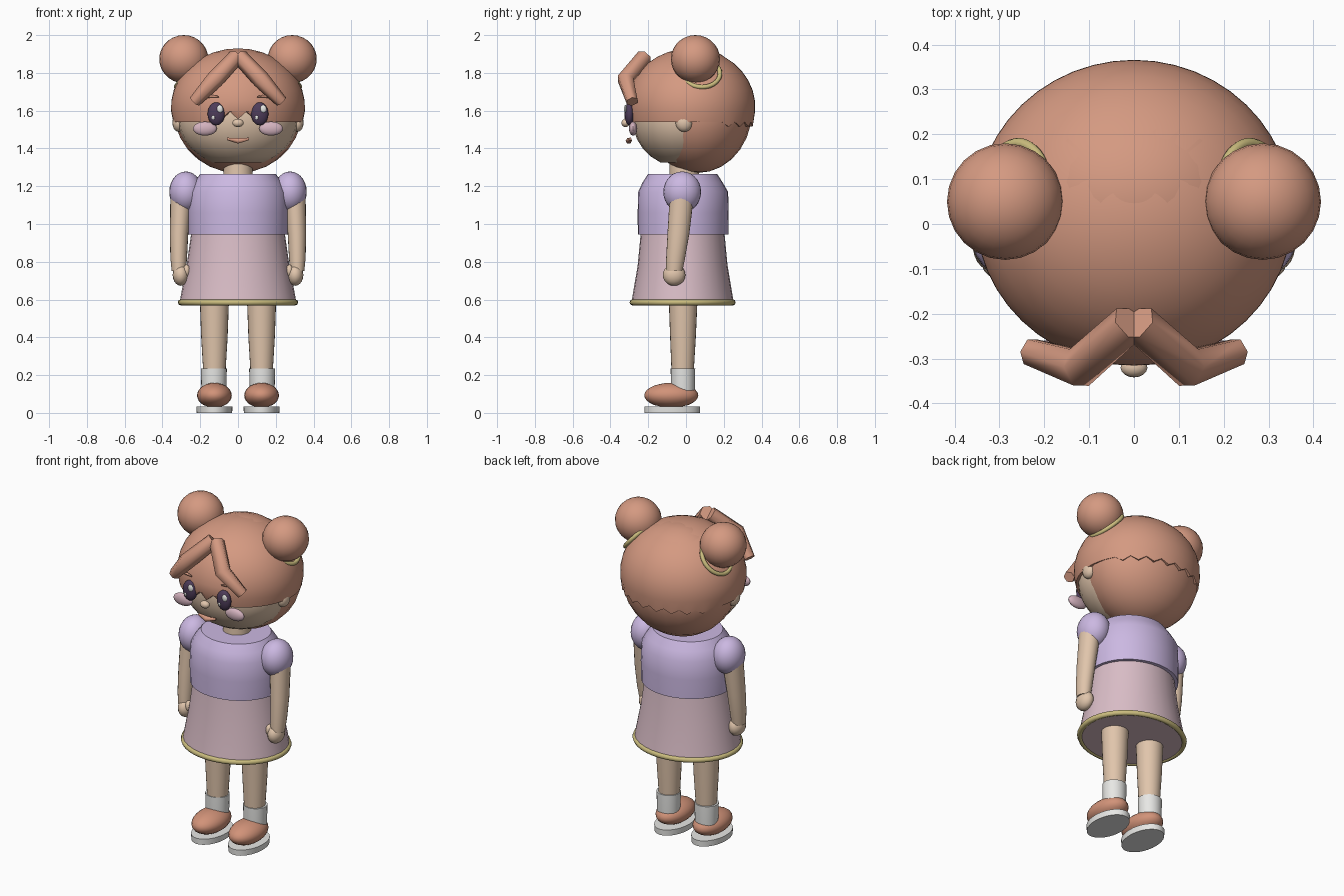
import bpy, bmesh, math
from mathutils import Vector

cube = bpy.data.objects.get("Cube")
if cube:
    bpy.data.objects.remove(cube, do_unlink=True)


def material(name, *rgb):
    m = bpy.data.materials.new(name)
    m.use_nodes = True
    m.diffuse_color = (*rgb, 1)
    m.node_tree.nodes["Principled BSDF"].inputs["Base Color"].default_value = (*rgb, 1)
    return m


hair = material("terracotta hair", .66, .32, .22)
skin = material("light skin", .75, .56, .41)
lavender = material("lavender top", .60, .48, .76)
pink = material("dusty pink skirt", .70, .51, .57)
trim = material("mustard trim", .60, .51, .21)
white = material("off white", .80, .80, .78)
dark = material("dark plum eyes", .075, .045, .10)
blush = material("blush cheeks", .66, .45, .52)
shoe_col = material("terracotta shoes", .64, .29, .19)


def finish(bm, name, mat, angle=40):
    bmesh.ops.recalc_face_normals(bm, faces=bm.faces)
    me = bpy.data.meshes.new(name)
    bm.to_mesh(me)
    bm.free()
    me.materials.append(mat)
    ob = bpy.data.objects.new(name, me)
    bpy.context.collection.objects.link(ob)
    bpy.ops.object.select_all(action='DESELECT')
    ob.select_set(True)
    bpy.context.view_layer.objects.active = ob
    bpy.ops.object.shade_smooth_by_angle(angle=math.radians(angle))
    return ob


def ellipsoid(name, mat, loc, radii, segs=24, rings=14, floor=None):
    bm = bmesh.new()
    bmesh.ops.create_uvsphere(bm, u_segments=segs, v_segments=rings, radius=1)
    for v in bm.verts:
        v.co = Vector(c + r * k for c, r, k in zip(loc, radii, v.co))
        if floor is not None:
            v.co.z = max(v.co.z, floor)
    return finish(bm, name, mat)


def loft(name, mat, rings, segs=32):
    """Skin closed elliptical rings given as (x, y, z, rx, ry)."""
    bm = bmesh.new()
    loops = []
    for x, y, z, rx, ry in rings:
        loops.append([bm.verts.new((x + rx * math.cos(a), y + ry * math.sin(a), z))
                      for a in (math.tau * i / segs for i in range(segs))])
    for lo, hi in zip(loops, loops[1:]):
        for i in range(segs):
            j = (i + 1) % segs
            bm.faces.new((lo[i], lo[j], hi[j], hi[i]))
    bm.faces.new(loops[0])
    bm.faces.new(loops[-1])
    return finish(bm, name, mat)


def tube(name, mat, points, radius, sides=1):
    """Capped tube along (x, y, z, scale) points."""
    cu = bpy.data.curves.new(name, 'CURVE')
    cu.dimensions = '3D'
    cu.bevel_depth, cu.bevel_resolution, cu.use_fill_caps = radius, sides, True
    sp = cu.splines.new('POLY')
    sp.points.add(len(points) - 1)
    for p, (x, y, z, s) in zip(sp.points, points):
        p.co, p.radius = (x, y, z, 1), s
    cu.materials.append(mat)
    ob = bpy.data.objects.new(name, cu)
    bpy.context.collection.objects.link(ob)
    return ob


def ring(name, mat, loc, axis, major, minor, stretch=1):
    bm = bmesh.new()
    q = Vector(axis).to_track_quat('Z', 'Y')
    n, m = 40, 8
    grid = []
    for i in range(n):
        a = math.tau * i / n
        row = []
        for j in range(m):
            b = math.tau * j / m
            r = major + minor * math.cos(b)
            p = Vector((r * math.cos(a), r * math.sin(a) * stretch, minor * math.sin(b)))
            row.append(bm.verts.new(Vector(loc) + q @ p))
        grid.append(row)
    for i in range(n):
        for j in range(m):
            k, l = (i + 1) % n, (j + 1) % m
            bm.faces.new((grid[i][j], grid[k][j], grid[k][l], grid[i][l]))
    return finish(bm, name, mat, 60)


def hair_cap():
    """Upper hair dome with a notched fringe and a jagged back edge."""
    segs, levels = 48, 10
    cy, cz, rx, ry, rz, edge = .025, 1.62, .355, .342, .31, 1.54
    start = math.asin((edge - cz) / rz)
    bm = bmesh.new()
    loops = []
    for k in range(-1, levels):
        t = start + (math.pi / 2 - start) * max(k, 0) / levels
        shrink = .8 if k < 0 else 1
        loop = []
        for i in range(segs):
            a = math.tau * i / segs
            x, y = math.cos(a), math.sin(a)
            z = cz + rz * math.sin(t)
            if k < 1:
                if y < 0 and abs(x) < .3:
                    z += .055 if i % 2 else .015
                elif y > .4:
                    z -= .025 if i % 2 else 0
            c = math.cos(t) * shrink
            loop.append(bm.verts.new((x * rx * c, cy + y * ry * c, z)))
        loops.append(loop)
    top = bm.verts.new((0, cy, cz + rz))
    for i in range(segs):
        j = (i + 1) % segs
        for lo, hi in zip(loops, loops[1:]):
            bm.faces.new((lo[i], lo[j], hi[j], hi[i]))
        bm.faces.new((loops[-1][i], loops[-1][j], top))
    finish(bm, "hair_cap", hair)


# Head and hair
ellipsoid("head", skin, (0, -.02, 1.56), (.32, .265, .26), floor=1.325)
ellipsoid("back_hair", hair, (0, .06, 1.6), (.34, .29, .33))
hair_cap()
loft("neck", skin, [(0, -.01, 1.2, .08, .08), (0, -.01, 1.36, .075, .075)])
ellipsoid("nose", skin, (0, -.32, 1.535), (.03, .022, .022), 16, 10)
tube("mouth", hair, [(-.058, -.295, 1.451, .5), (0, -.303, 1.44, 1.2), (.058, -.295, 1.451, .5)], .014)

# Torso and skirt
loft("top", lavender, [(0, -.015, .945, .265, .24), (0, -.015, 1.06, .268, .241),
                       (0, -.015, 1.17, .262, .238), (0, -.018, 1.22, .235, .212),
                       (0, -.018, 1.265, .2, .183)])
loft("skirt", pink, [(0, -.018, .575, .31, .272), (0, -.018, .62, .303, .265),
                     (0, -.018, .78, .272, .238), (0, -.018, .97, .245, .22)])
ring("skirt_trim", trim, (0, -.018, .585), (0, 0, 1), .303, .016, .88)

# Paired parts
for side, s in (("left", 1), ("right", -1)):
    ellipsoid(side + "_ear", skin, (s * .315, -.01, 1.535), (.032, .045, .047), 16, 10)
    ellipsoid(side + "_bun", hair, (s * .287, .05, 1.873), (.13, .13, .127))
    ring(side + "_bun_tie", trim, (s * .262, .08, 1.80), (s * .75, .05, .66), .1, .012)
    tube(side + "_bang", hair, [(s * .01, -.22, 1.885, 1), (s * .122, -.32, 1.765, 1.1),
                                (s * .23, -.285, 1.648, .75)], .043)
    tube(side + "_brow", hair, [(s * .17, -.285, 1.668, .5), (s * .14, -.296, 1.677, 1),
                                (s * .1, -.303, 1.674, .5)], .008)

    # Face details
    ellipsoid(side + "_eye", dark, (s * .115, -.299, 1.583), (.046, .026, .061), 20, 12)
    ellipsoid(side + "_eye_shine", white, (s * .115 + .019, -.32, 1.609), (.017, .008, .021), 12, 8)
    ellipsoid(side + "_eye_glint", white, (s * .115 - .015, -.32, 1.564), (.01, .006, .012), 8, 6)
    ellipsoid(side + "_cheek", blush, (s * .175, -.28, 1.505), (.063, .022, .037), 20, 12)

    # Arms
    ellipsoid(side + "_sleeve", lavender, (s * .276, -.02, 1.17), (.088, .1, .108))
    loft(side + "_arm", skin, [(s * .313, -.062, .75, .038, .043), (s * .314, -.055, .82, .044, .05),
                               (s * .312, -.04, .95, .049, .058), (s * .3, -.022, 1.15, .058, .064)], 20)
    ellipsoid(side + "_hand", skin, (s * .303, -.063, .73), (.043, .06, .057), 16, 10)
    ellipsoid(side + "_thumb", skin, (s * .272, -.085, .752), (.02, .024, .033), 12, 8)

    # Legs and shoes
    loft(side + "_leg", skin, [(s * .125, -.018, .2, .058, .058), (s * .125, -.016, .4, .07, .068),
                               (s * .125, -.015, .62, .078, .077)], 24)
    loft(side + "_sock", white, [(s * .128, -.016, .1, .064, .062), (s * .128, -.016, .13, .066, .064),
                                 (s * .128, -.016, .235, .069, .065)], 24)
    ellipsoid(side + "_shoe", shoe_col, (s * .125, -.078, .093), (.092, .143, .066), floor=.035)
    loft(side + "_sole", white, [(s * .125, -.073, 0, .094, .147), (s * .125, -.073, .035, .096, .148)])
